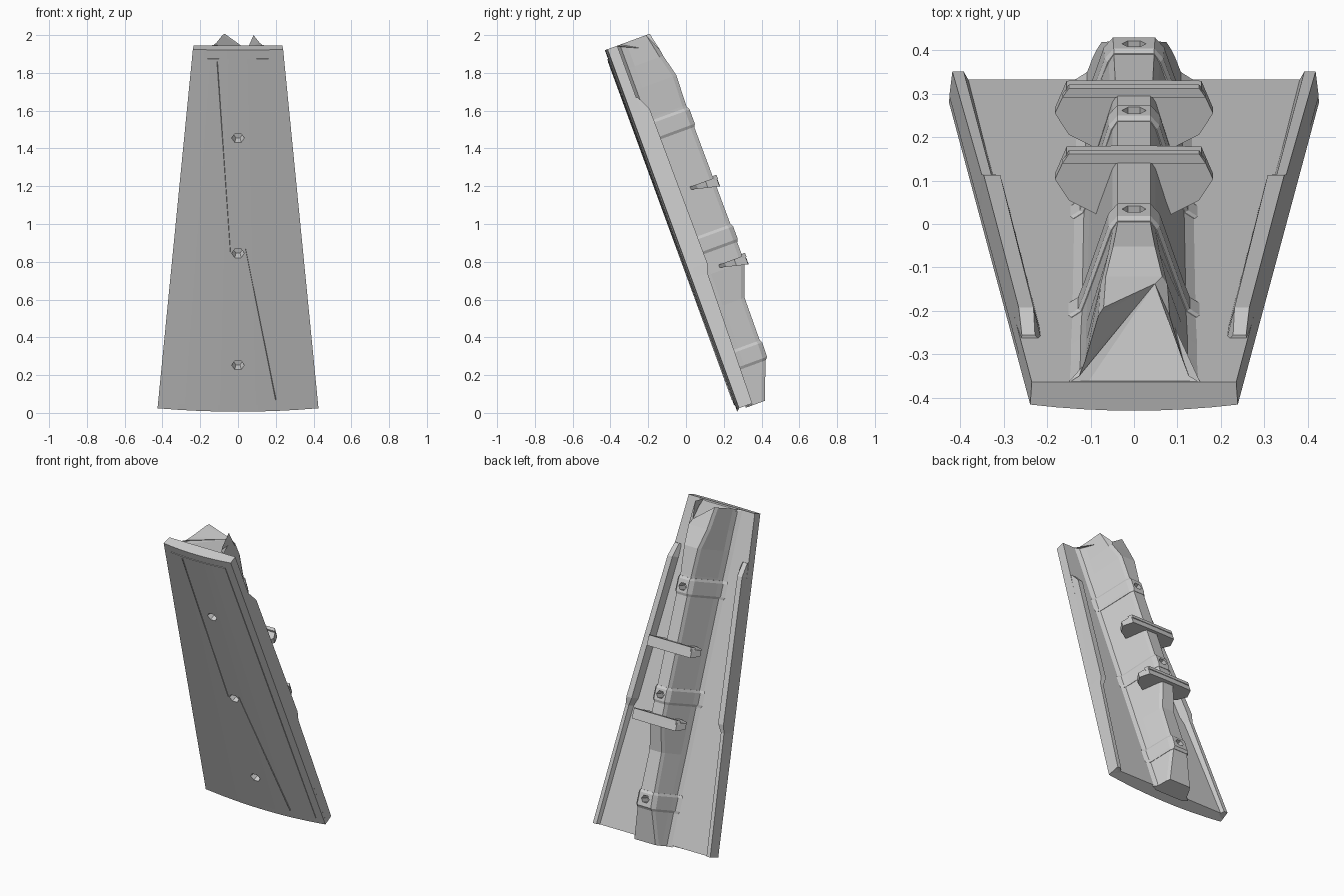
import bpy, bmesh, math
from mathutils import Vector

if "Cube" in bpy.data.objects:
    bpy.data.objects.remove(bpy.data.objects["Cube"])

# Panel frame: x across, u up along the leaning panel, n out of its back
def P(x, u, n):
    return Vector((x, 0.27 - 0.344 * u + 0.939 * n, 0.01 + 0.939 * u + 0.344 * n))

def half_width(u):
    return 0.427 - 0.0925 * u

def lerp_key(keys, u):
    for a, b in zip(keys, keys[1:]):
        if u <= b[0]:
            t = (u - a[0]) / (b[0] - a[0])
            return [p + (q - p) * t for p, q in zip(a, b)][1:]
    return list(keys[-1][1:])

def finish(name, bm):
    bmesh.ops.recalc_face_normals(bm, faces=bm.faces)
    me = bpy.data.meshes.new(name)
    bm.to_mesh(me)
    bm.free()
    ob = bpy.data.objects.new(name, me)
    bpy.context.collection.objects.link(ob)
    return ob

def loft_into(bm, rings, fan=None):
    vs = [[bm.verts.new(P(*p)) for p in r] for r in rings]
    k = len(vs[0])
    for a, b in zip(vs, vs[1:]):
        for i in range(k):
            j = (i + 1) % k
            bm.faces.new((a[i], a[j], b[j], b[i]))
    bm.faces.new(vs[0])
    if fan is None:
        bm.faces.new(vs[-1])
    else:
        r = vs[-1][fan:] + vs[-1][:fan]
        for a, b in zip(r[1:], r[2:]):
            bm.faces.new((r[0], a, b))

def loft(name, rings, fan=None):
    bm = bmesh.new()
    loft_into(bm, rings, fan)
    return finish(name, bm)

# Curved plate with a slightly bowed front and bottom edge
def plate(name, u0, u1, margin, shift, back):
    rings = []
    for k in range(2):
        u = (u0, u1)[k]
        w = half_width(u) - margin
        xs = [w * (-1 + i / 4) for i in range(9)]
        bow = lambda x: 1 - (x / half_width(u)) ** 2
        drop = 0.014 if k == 0 else 0
        front = [(x, u - drop * bow(x), 0.015 * (1 - bow(x)) + shift) for x in xs]
        rear = [(x * 0.985, u - drop * bow(x) * (back < 0.03), 
                 back if back > 0.03 else 0.015 * (1 - bow(x)) + back) for x in reversed(xs)]
        rings.append(front + rear)
    return loft(name, rings)

skin = plate("main_plate", 0.01, 2.034, 0, 0, 0.07)
panel = plate("front_panel", 0.045, 1.985, 0.05, -0.004, 0.012)

# Side rims: slim lower length, thicker stepped upper length
RIM = [  # u, rim height, rim width
    (0.01, 0.090, 0.034), (0.74, 0.105, 0.030), (0.79, 0.122, 0.046),
    (1.66, 0.116, 0.042), (1.74, 0.078, 0.038)]
for side, tag in ((1, "right"), (-1, "left")):
    loft(tag + "_rim", [[(side * (half_width(u) - 0.001), u, 0.03),
                         (side * (half_width(u) - 0.008), u, h),
                         (side * (half_width(u) - w), u, h),
                         (side * (half_width(u) - w - 0.016), u, 0.06)]
                        for u, h, w in RIM])

# Hollow-looking spine beam on the back
SPINE = [  # u, ridge half width, ridge height, base half width
    (0.0, 0.075, 0.158, 0.100), (0.22, 0.048, 0.241, 0.100),
    (0.55, 0.042, 0.244, 0.105), (0.728, 0.038, 0.309, 0.106),
    (1.614, 0.038, 0.304, 0.112), (1.78, 0.048, 0.310, 0.115),
    (1.90, 0.065, 0.280, 0.115), (2.034, 0.070, 0.253, 0.118)]

def section(u, grow=0.0):
    r, h, b = lerp_key(SPINE, u)
    half = [(b + 0.036 + grow, 0.066), (b + 0.008 + grow, 0.085),
            (b - 0.005 + grow, 0.12), (r + 0.012 + grow, h - 0.02 + grow / 2),
            (r, h + grow)]
    return ([(x, u, n) for x, n in half] + [(-x, u, n) for x, n in reversed(half)]
            + [(-b, u, 0.05), (b, u, 0.05)])

rings = [section(k[0]) for k in SPINE]
rings[-1][4] = (0.048, 1.935, 0.275)      # dented corner of the open top end
spine = loft("spine_beam", rings, fan=4)

# Straps wrapped over the spine
straps = []
for i, (a, b) in enumerate(((0.20, 0.31), (0.84, 0.94), (1.49, 1.60))):
    straps.append(loft("spine_strap_%d" % (i + 1), [section(a, 0.002), section(a + 0.015, 0.009),
                                                    section(b - 0.015, 0.009), section(b, 0.002)]))

# Winged lugs crossing the spine
WING = [(0.04, 0.325), (0.155, 0.323), (0.182, 0.262), (0.15, 0.21), (0.085, 0.175)]
for i, u in enumerate((0.76, 1.20)):
    outline = WING + [(-x, n) for x, n in reversed(WING)]
    loft("winged_lug_%d" % (i + 1),
         [[(x, u - 0.015 - (n - 0.17) * 0.24, n) for x, n in outline],
          [(x, u, n) for x, n in outline]])
    # thin flange along the outer lip of each lug
    loft("lug_flange_%d" % (i + 1),
         [[(x, v, n) for x, n in ((-0.165, 0.305), (-0.15, 0.328), (0.15, 0.328), (0.165, 0.305))]
          for v in (u - 0.012, u + 0.012)])

# Thin creases on the front face
for i, (x0, z0, x1, z1) in enumerate(((-0.11, 1.85, -0.04, 0.84), (0.04, 0.86, 0.2, 0.06))):
    loft("front_crease_%d" % (i + 1),
         [[(x - 0.004, z / 0.939, 0.005), (x, z / 0.939, -0.006), (x + 0.004, z / 0.939, 0.005)]
          for x, z in ((x0, z0), (x1, z1))])

# Bolt pockets cut in the front and in the ridge
bm = bmesh.new()
def pocket(u, n0, n1, r0, r1):
    loft_into(bm, [[(r * math.cos(math.pi * k / 3), u + r * 0.85 * math.sin(math.pi * k / 3), n)
                    for k in range(6)] for n, r in ((n0, r0), (n1, r1))])
for u in (0.26, 0.89, 1.54):
    h = lerp_key(SPINE, u)[1]
    pocket(u, -0.03, 0.045, 0.040, 0.022)
    pocket(u, h - 0.06, h + 0.05, 0.028, 0.028)
cutter = finish("pocket_cutter", bm)
cutter.hide_render = True
cutter.display_type = 'WIRE'
for ob in [skin, panel, spine] + straps:
    m = ob.modifiers.new("pockets", 'BOOLEAN')
    m.operation = 'DIFFERENCE'
    m.solver = 'EXACT'
    m.object = cutter
